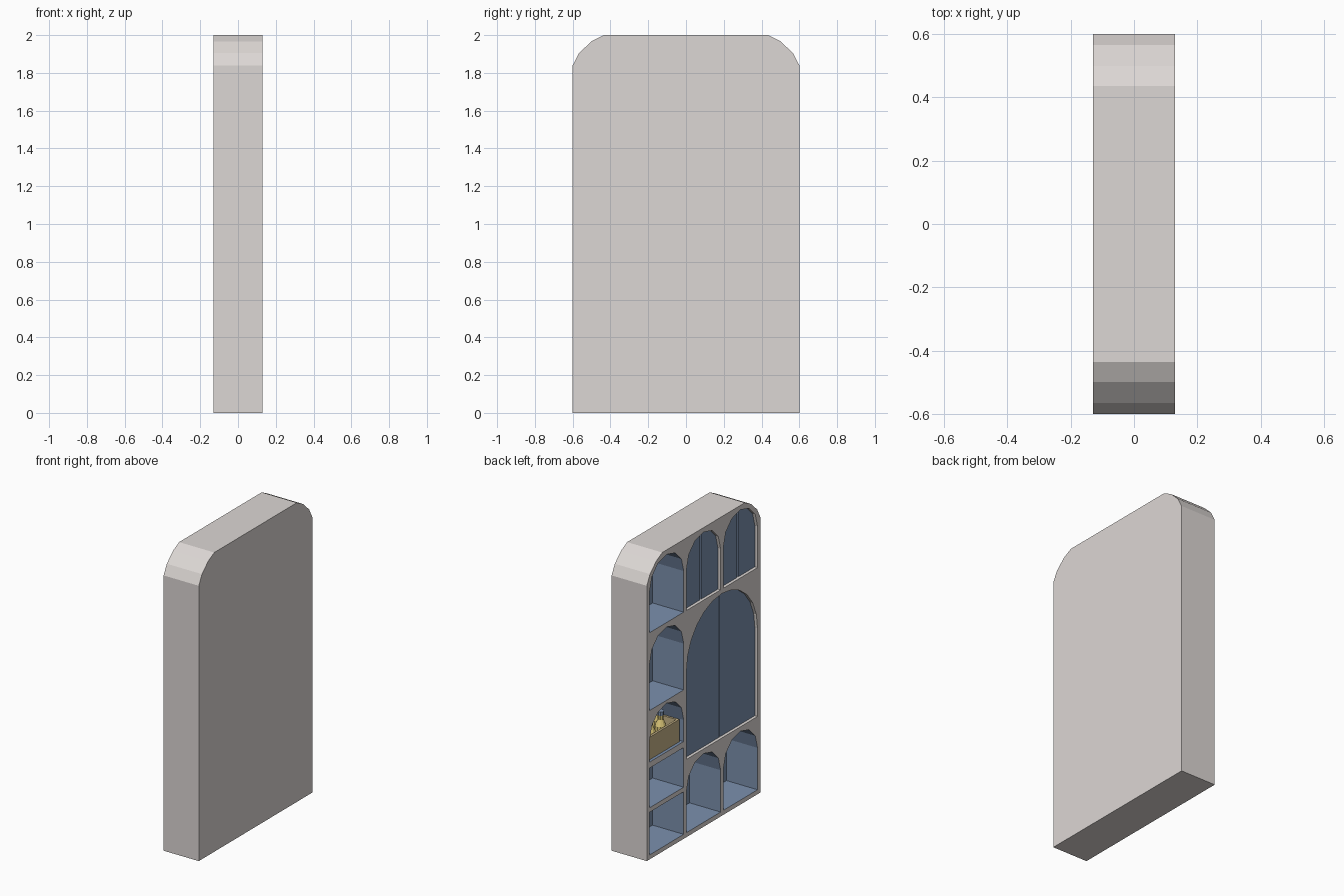
import bpy, bmesh, math
from mathutils import Matrix

if "Cube" in bpy.data.objects:
    bpy.data.objects.remove(bpy.data.objects["Cube"])


def material(name, rgb):
    m = bpy.data.materials.new(name)
    m.diffuse_color = (*rgb, 1)
    m.use_nodes = True
    m.node_tree.nodes["Principled BSDF"].inputs["Base Color"].default_value = m.diffuse_color
    return m


GREY = material("plaster", (0.72, 0.68, 0.66))
BLUE = material("blue_paint", (0.20, 0.28, 0.42))
WOOD = material("crate_wood", (0.58, 0.46, 0.25))
YELLOW = material("yellow_glass", (0.75, 0.60, 0.20))


def finish(name, bm, mat):
    bmesh.ops.recalc_face_normals(bm, faces=bm.faces[:])
    me = bpy.data.meshes.new(name)
    bm.to_mesh(me)
    bm.free()
    me.materials.append(mat)
    ob = bpy.data.objects.new(name, me)
    bpy.context.collection.objects.link(ob)
    return ob


def prisms(name, profiles, x0, x1, mat):
    """Extrude (y, z) profiles along x into one object."""
    bm = bmesh.new()
    for pts in profiles:
        a = [bm.verts.new((x0, y, z)) for y, z in pts]
        b = [bm.verts.new((x1, y, z)) for y, z in pts]
        bm.faces.new(a)
        bm.faces.new(b[::-1])
        for i in range(len(pts)):
            j = (i + 1) % len(pts)
            bm.faces.new((a[i], b[i], b[j], a[j]))
    return finish(name, bm, mat)


def rect(y0, y1, z0, z1):
    return [(y0, z0), (y1, z0), (y1, z1), (y0, z1)]


def arch(y0, y1, z0, z1, seg=6):
    r, c = (y1 - y0) / 2, (y0 + y1) / 2
    arc = [(c + r * math.cos(math.pi * i / seg), z1 - r + r * math.sin(math.pi * i / seg))
           for i in range(seg + 1)]
    return [(y0, z0), (y1, z0)] + arc


# three columns of niches, opening towards -x
A, B, C = (0.21, 0.57), (-0.18, 0.18), (-0.57, -0.21)
open_cells = [rect(*A, 0.03, 0.315), rect(*A, 0.345, 0.61),
              arch(*A, 0.65, 0.975), arch(*A, 0.995, 1.485), arch(*A, 1.515, 1.97),
              arch(*B, 0.03, 0.49), arch(*C, 0.03, 0.49)]
door_cells = {"large": (C[0], B[1], 0.52, 1.485, 12, 0.008),
              "small_left": (*B, 1.515, 1.97, 6, 0.014),
              "small_right": (*C, 1.515, 1.97, 6, 0.014)}

# cabinet case with chamfered top corners
side = [(0.6, 0), (0.6, 1.84), (0.566, 1.905), (0.5, 1.967), (0.436, 2.0)]
case = prisms("cabinet_case", [side + [(-y, z) for y, z in reversed(side)]], -0.13, 0.13, GREY)
case.data.materials.append(BLUE)
cutter = prisms("niche_cutter", open_cells + [arch(*d[:5]) for d in door_cells.values()],
                -0.2, 0.10, GREY)
cutter.hide_render = True
mod = case.modifiers.new("niches", "BOOLEAN")
mod.object, mod.operation, mod.solver = cutter, "DIFFERENCE", "EXACT"
bpy.context.view_layer.objects.active = case
bpy.ops.object.modifier_apply(modifier=mod.name)
bpy.data.objects.remove(cutter)

# paint the inside of the open niches blue
for f in case.data.polygons:
    x, y, z = f.center
    inside = any(min(p[0] for p in c) - 0.002 < y < max(p[0] for p in c) + 0.002 and
                 min(p[1] for p in c) - 0.002 < z < max(p[1] for p in c) + 0.002
                 for c in open_cells)
    if inside and -0.129 < x < 0.11 and len(f.vertices) < 40:
        xs = [case.data.vertices[v].co.x for v in f.vertices]
        if max(xs) < 0.11:
            f.material_index = 1

# pairs of arched doors, slightly recessed
for name, (y0, y1, z0, z1, seg, gap) in door_cells.items():
    c = (y0 + y1) / 2
    pts = arch(y0, y1, z0, z1, seg)
    right = [(c + gap / 2, z0)] + [p for p in pts[1:] if p[0] > c + 1e-4][1:] + [(c + gap / 2, z1)]
    right.insert(1, (y1, z0))
    left = [(2 * c - y, z) for y, z in right]
    prisms(name + "_doors", [right, left], -0.11, -0.085, BLUE)

# open wooden crate
y0, y1, z0, z1, t = 0.225, 0.565, 0.65, 0.80, 0.015
prisms("crate_sides", [[(y0, z0), (y1, z0), (y1, z1), (y1 - t, z1), (y1 - t, z0 + t),
                        (y0 + t, z0 + t), (y0 + t, z1), (y0, z1)]], -0.11, 0.08, WOOD)
for name, x in (("crate_front", -0.11), ("crate_back", 0.065)):
    prisms(name, [rect(y0 + t, y1 - t, z0 + t, z1)], x, x + t, WOOD)


def cone(name, x, y, z, r1, r2, h, mat):
    bm = bmesh.new()
    bmesh.ops.create_cone(bm, cap_ends=True, segments=10, radius1=r1, radius2=r2, depth=h,
                          matrix=Matrix.Translation((x, y, z + h / 2)))
    return finish(name, bm, mat)


# bottles standing in the crate
for i, (x, y) in enumerate([(-0.05, 0.34), (-0.05, 0.45), (0.03, 0.29), (0.03, 0.40), (0.03, 0.50)]):
    n = f"bottle_{i + 1}_"
    cone(n + "body", x, y, 0.665, 0.035, 0.035, 0.125, YELLOW)
    cone(n + "shoulder", x, y, 0.79, 0.035, 0.018, 0.04, YELLOW)
    cone(n + "neck", x, y, 0.83, 0.018, 0.018, 0.03, YELLOW)
    cone(n + "cap", x, y, 0.86, 0.023, 0.023, 0.025, BLUE)
